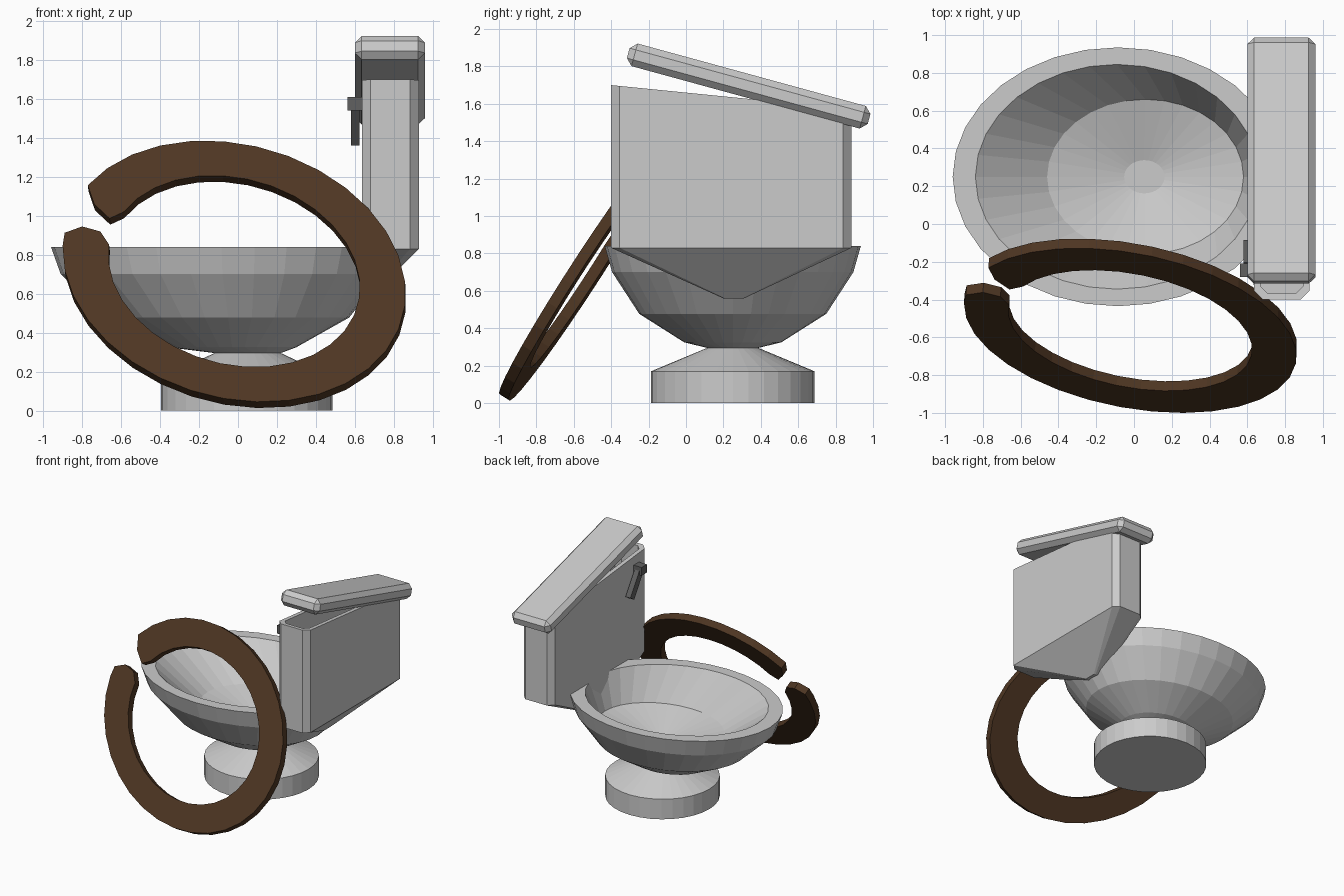
import bpy, bmesh
from math import sin, cos, radians, tau
from mathutils import Matrix, Vector

if "Cube" in bpy.data.objects:
    bpy.data.objects.remove(bpy.data.objects["Cube"])


def material(name, rgb):
    m = bpy.data.materials.new(name)
    m.diffuse_color = (*rgb, 1)
    m.use_nodes = True
    m.node_tree.nodes["Principled BSDF"].inputs["Base Color"].default_value = m.diffuse_color
    return m


def finish(bm, name, mat=None):
    bmesh.ops.recalc_face_normals(bm, faces=bm.faces)
    me = bpy.data.meshes.new(name)
    bm.to_mesh(me)
    bm.free()
    ob = bpy.data.objects.new(name, me)
    bpy.context.collection.objects.link(ob)
    if mat:
        me.materials.append(mat)
    return ob


def skin(name, loops):
    """Join a stack of equal-length loops with quads and cap both ends."""
    bm = bmesh.new()
    rings = [[bm.verts.new(p) for p in loop] for loop in loops]
    n = len(rings[0])
    for a, b in zip(rings, rings[1:]):
        for i in range(n):
            j = (i + 1) % n
            bm.faces.new((a[i], a[j], b[j], b[i]))
    bm.faces.new(rings[0][::-1])
    bm.faces.new(rings[-1])
    return finish(bm, name)


def ellipse(cx, rx, ry, z, n=32):
    return [(cx + rx * cos(tau * i / n), 0.25 + ry * sin(tau * i / n), z) for i in range(n)]


def chamfered_rect(x0, x1, y0, y1, c, height):
    pts = [(x0 + c, y0), (x1 - c, y0), (x1, y0 + c), (x1, y1 - c),
           (x1 - c, y1), (x0 + c, y1), (x0, y1 - c), (x0, y0 + c)]
    return [(x, y, height(y)) for x, y in pts]


def box(name, loc, size, tilt=0, bevel=0, mat=None):
    bm = bmesh.new()
    bmesh.ops.create_cube(bm, size=1)
    bmesh.ops.scale(bm, vec=size, verts=bm.verts)
    if bevel:
        bmesh.ops.bevel(bm, geom=bm.edges[:], offset=bevel, segments=1, affect='EDGES')
    bm.transform(Matrix.Translation(loc) @ Matrix.Rotation(radians(tilt), 4, 'X'))
    return finish(bm, name, mat)


brown = material("seat_brown", (0.075, 0.036, 0.016))
dark = material("lever_grey", (0.12, 0.12, 0.12))

# Pedestal and bowl: outside from the floor up, over the rim, down the inside
skin("bowl", [ellipse(*r) for r in (
    (0.045, 0.44, 0.437, 0.0), (0.045, 0.44, 0.437, 0.17),
    (0.05, 0.17, 0.137, 0.295), (-0.03, 0.33, 0.26, 0.325),
    (-0.05, 0.62, 0.50, 0.477), (-0.08, 0.83, 0.645, 0.70),
    (-0.085, 0.875, 0.685, 0.84), (-0.09, 0.75, 0.595, 0.84),
    (0.06, 0.52, 0.41, 0.57), (0.055, 0.107, 0.088, 0.47))])

# Open tank with a sloping top edge and a funnel running into the bowl
slope = lambda y: 1.70 - 0.1 * (y + 0.4)
flat = lambda z: (lambda y: z)
skin("tank", [
    chamfered_rect(0.60, 0.66, 0.20, 0.31, 0.01, flat(0.56)),
    chamfered_rect(0.636, 0.928, -0.40, 0.885, 0.045, flat(0.83)),
    chamfered_rect(0.636, 0.928, -0.40, 0.885, 0.045, slope),
    chamfered_rect(0.67, 0.895, -0.365, 0.85, 0.035, slope),
    chamfered_rect(0.67, 0.895, -0.365, 0.85, 0.035, flat(0.87))])

# Displaced tank lid
box("tank_lid", (0.78, 0.335, 1.695), (0.36, 1.335, 0.125), -15.3, 0.035)

# Flush lever
box("lever_pivot", (0.60, -0.245, 1.575), (0.075, 0.07, 0.07), 0, 0, dark)
box("lever_arm", (0.602, -0.17, 1.47), (0.045, 0.06, 0.22), 33, 0, dark)

# Broken-open seat ring: flat outline extruded, then leaned against the bowl
A, B, AI, BI = 0.934, 0.737, 0.685, 0.54
STEPS = 30


def outer(t, r=1.0):
    return (A * r * cos(radians(t)), B * r * sin(radians(t)))


outline = [outer(205 + (535 - 205) * i / STEPS) for i in range(STEPS + 1)]
outline += [outer(181.4, 0.90), outer(185, 0.78)]
for i in range(STEPS + 1):
    t = radians(538 - (538 - 200) * i / STEPS)
    outline.append((AI * cos(t), BI * sin(t)))
outline += [outer(193.8, 0.80), outer(194, 0.907), outer(199, 0.996)]

bm = bmesh.new()
face = bm.faces.new([bm.verts.new((x, y, 0)) for x, y in outline])
ext = bmesh.ops.extrude_face_region(bm, geom=[face])
bmesh.ops.translate(bm, vec=(0, 0, -0.06),
                    verts=[g for g in ext["geom"] if isinstance(g, bmesh.types.BMVert)])
normal = Vector((-0.063, -0.846, 0.53)).normalized()
across = Vector((0, 0, 1)).cross(normal).normalized()
up = normal.cross(across)
frame = Matrix((across, up, normal)).transposed().to_4x4()
bm.transform(Matrix.Translation((-0.02, -0.564, 0.715)) @ frame
             @ Matrix.Rotation(radians(-30), 4, 'Z'))
finish(bm, "seat", brown)
